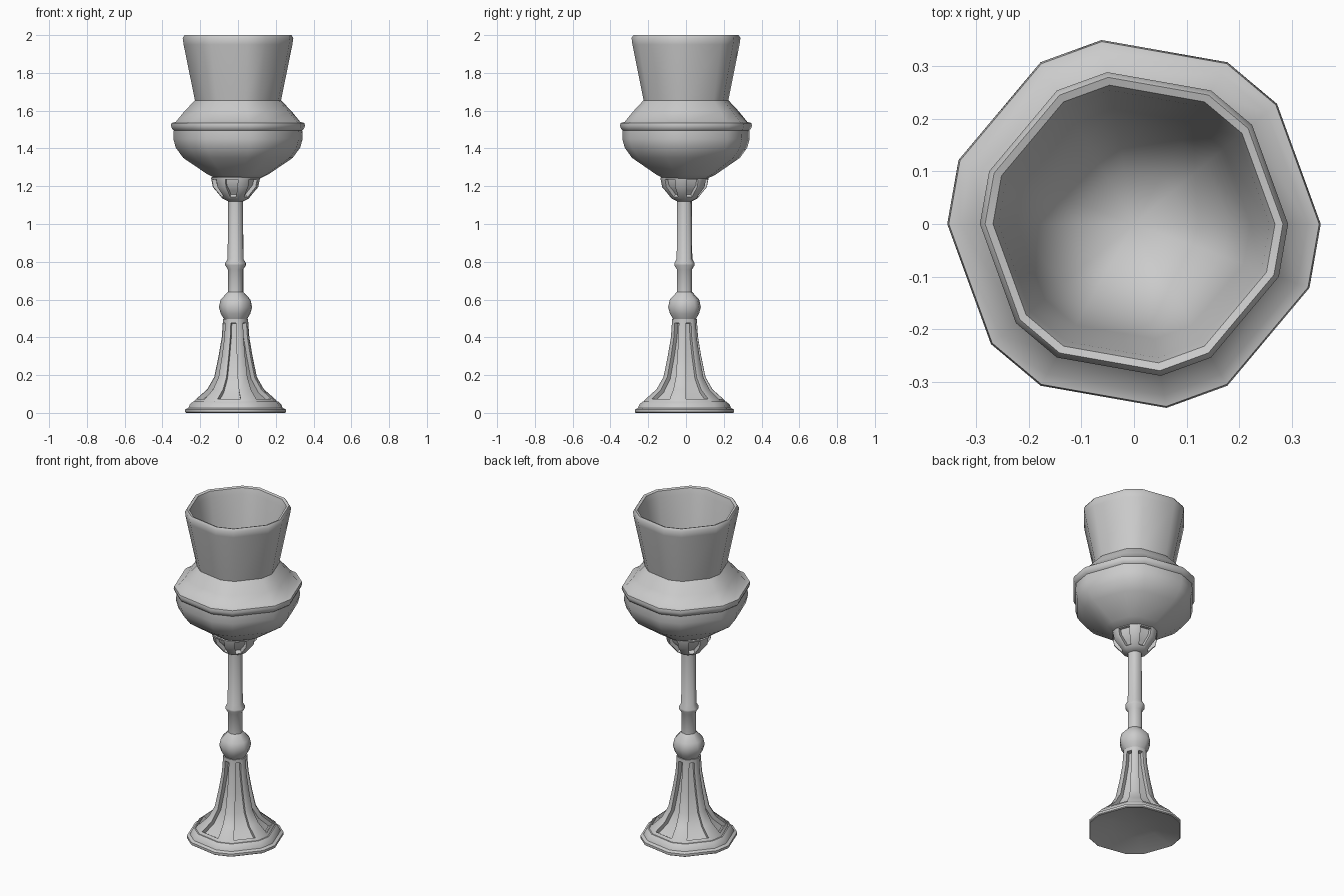
import bpy
import bmesh
import math

cube = bpy.data.objects.get("Cube")
if cube:
    bpy.data.objects.remove(cube, do_unlink=True)

grey = bpy.data.materials.new("plain_grey")
grey.use_nodes = True
tone = (0.6, 0.6, 0.6, 1)
grey.diffuse_color = tone
grey.node_tree.nodes["Principled BSDF"].inputs["Base Color"].default_value = tone

# Twelve corners: six wide sides alternating with six narrow ones
CORNERS = [math.radians(k * 60 + a) for k in range(6) for a in (0, 40)]


def lathe(name, profile, centre=(0, 0), panels=None, frame=0.01, depth=0.02):
    """Sweep (radius, z) points; sink the wide sides between two heights."""
    bm = bmesh.new()
    n = len(CORNERS)
    rings = []
    for r, z in profile:
        if r == 0:
            rings.append([bm.verts.new((0, 0, z))] * n)
        else:
            rings.append([bm.verts.new((r * math.cos(a), r * math.sin(a), z))
                          for a in CORNERS])
    wide = [[] for _ in CORNERS]
    for low, high in zip(rings, rings[1:]):
        for i in range(n):
            j = (i + 1) % n
            loop = list(dict.fromkeys((low[i], low[j], high[j], high[i])))
            face = bm.faces.new(loop)
            z = face.calc_center_median().z
            if panels and i % 2 == 0 and panels[0] < z < panels[1]:
                wide[i].append(face)
    for ring in (rings[0], rings[-1]):
        if ring[0] is not ring[1]:
            bm.faces.new(ring)
    bmesh.ops.recalc_face_normals(bm, faces=bm.faces[:])
    for column in wide:
        if column:
            bmesh.ops.inset_region(bm, faces=column, thickness=frame,
                                   use_even_offset=True, use_boundary=True)
            bmesh.ops.inset_region(bm, faces=column, thickness=0.001,
                                   depth=-depth, use_even_offset=True,
                                   use_boundary=True)
    mesh = bpy.data.meshes.new(name)
    bm.to_mesh(mesh)
    bm.free()
    mesh.materials.append(grey)
    obj = bpy.data.objects.new(name, mesh)
    obj.location = (centre[0], centre[1], 0)
    bpy.context.collection.objects.link(obj)
    bpy.ops.object.select_all(action="DESELECT")
    obj.select_set(True)
    bpy.context.view_layer.objects.active = obj
    bpy.ops.object.shade_smooth_by_angle(angle=math.radians(40))
    return obj


# The stem and foot sit slightly off the bowl's axis
AXIS = (-0.013, -0.008)

# Bowl: underside, ledge, shoulder, flared wall, rim, then the inside
lathe("bowl", [
    (0, 1.24), (0.115, 1.24), (0.16, 1.262), (0.29, 1.35), (0.33, 1.405),
    (0.342, 1.45), (0.34, 1.495), (0.348, 1.502), (0.355, 1.52),
    (0.352, 1.535), (0.33, 1.54), (0.285, 1.595), (0.228, 1.655),
    (0.288, 1.95), (0.293, 1.985), (0.283, 2.0), (0.268, 1.995),
    (0.258, 1.96), (0.222, 1.72), (0.18, 1.53), (0.1, 1.45), (0, 1.42)])

# Fluted cup holding the bowl
lathe("bowl_holder", [
    (0.04, 1.12), (0.07, 1.135), (0.09, 1.16), (0.12, 1.195),
    (0.13, 1.245), (0.1, 1.26)],
    AXIS, panels=(1.135, 1.245), depth=0.022)

# Stem with its ring and round knop
lathe("stem", [
    (0.05, 0.48), (0.06, 0.495), (0.078, 0.525), (0.088, 0.56),
    (0.079, 0.6), (0.041, 0.64), (0.041, 0.76), (0.055, 0.782),
    (0.055, 0.792), (0.042, 0.815), (0.039, 1.14)], AXIS)

# Fluted pedestal
lathe("pedestal", [
    (0.22, 0.055), (0.215, 0.068), (0.15, 0.125), (0.113, 0.19),
    (0.09, 0.3), (0.073, 0.4), (0.067, 0.485), (0.067, 0.497)],
    AXIS, panels=(0.065, 0.488), frame=0.009, depth=0.025)

# Stepped foot plate, hollow underneath
lathe("foot_plate", [
    (0, 0.045), (0.14, 0.036), (0.262, 0), (0.267, 0.004), (0.267, 0.018),
    (0.25, 0.026), (0.242, 0.045), (0.225, 0.06), (0, 0.062)], AXIS)
